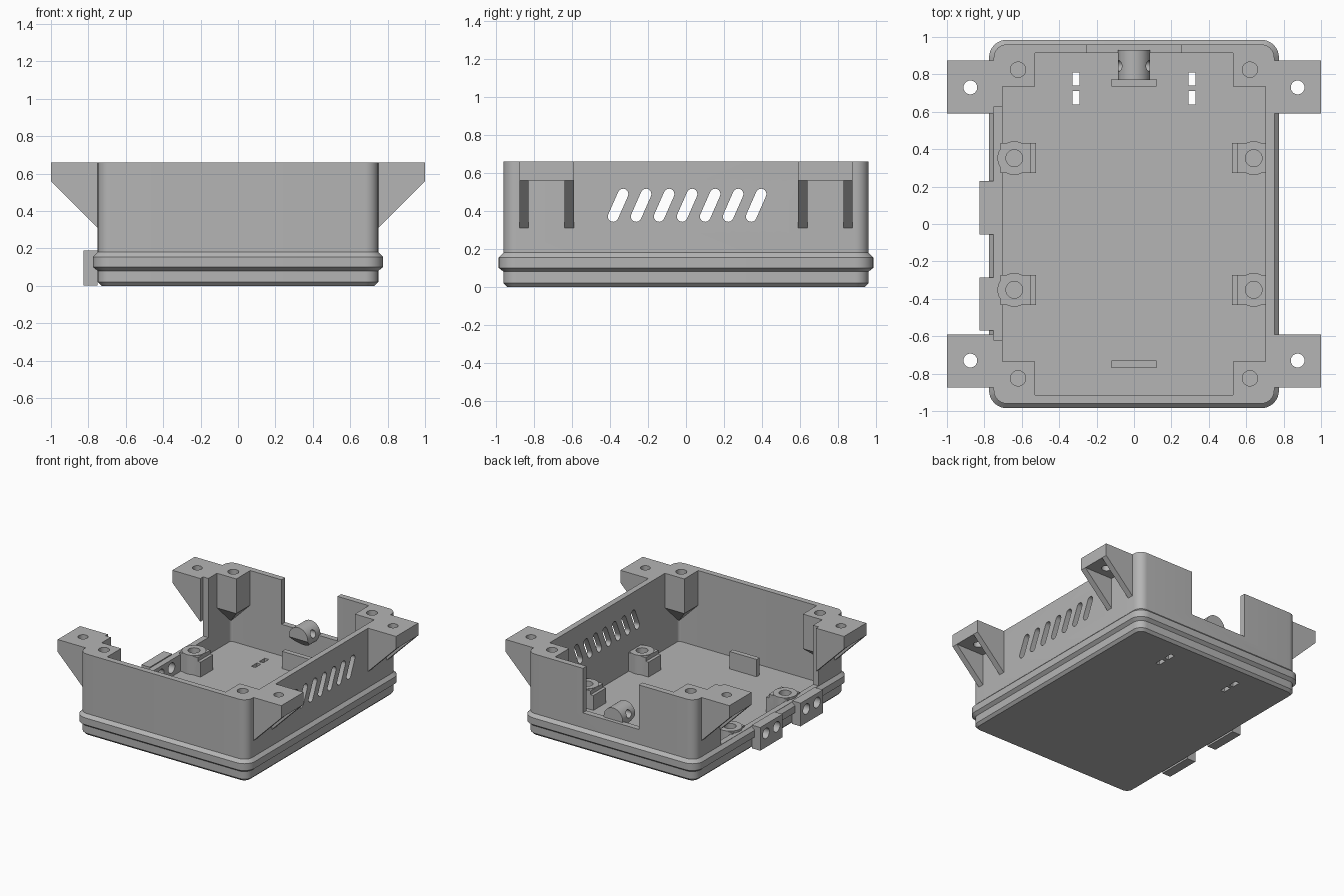
import bpy, bmesh, math
from mathutils import Matrix, Vector

if "Cube" in bpy.data.objects:
    bpy.data.objects.remove(bpy.data.objects["Cube"])

grey = bpy.data.materials.new("plain grey")
grey.diffuse_color = (0.46, 0.46, 0.46, 1)
grey.use_nodes = True
grey.node_tree.nodes["Principled BSDF"].inputs["Base Color"].default_value = grey.diffuse_color


def add(name, bm):
    bmesh.ops.recalc_face_normals(bm, faces=bm.faces)
    me = bpy.data.meshes.new(name)
    bm.to_mesh(me)
    bm.free()
    me.materials.append(grey)
    ob = bpy.data.objects.new(name, me)
    bpy.context.collection.objects.link(ob)
    return ob


def loft(name, loops):
    """Closed solid through rings that share one point count."""
    bm = bmesh.new()
    rings = [[bm.verts.new(p) for p in loop] for loop in loops]
    n = len(rings[0])
    for a, b in zip(rings, rings[1:]):
        for i in range(n):
            bm.faces.new((a[i], a[(i + 1) % n], b[(i + 1) % n], b[i]))
    bm.faces.new(rings[0][::-1])
    bm.faces.new(rings[-1])
    return add(name, bm)


def prism(name, pts, axis, lo, hi):
    """Extrude a 2D outline along an axis; the two other axes stay in x, y, z order."""
    def put(p, d):
        v = list(p)
        v.insert("xyz".index(axis), d)
        return v
    return loft(name, [[put(p, d) for p in pts] for d in (lo, hi)])


def box(name, x, y, z):
    x, y = sorted(x), sorted(y)
    return prism(name, [(x[0], y[0]), (x[1], y[0]), (x[1], y[1]), (x[0], y[1])], "z", *z)


def disc(cx, cy, r, n=32):
    return [(cx + r * math.cos(2 * math.pi * i / n), cy + r * math.sin(2 * math.pi * i / n)) for i in range(n)]


def boolean(ob, others, op="DIFFERENCE"):
    for o in others:
        m = ob.modifiers.new("bool", "BOOLEAN")
        m.operation, m.solver, m.object = op, "EXACT", o
    dg = bpy.context.evaluated_depsgraph_get()
    me = bpy.data.meshes.new_from_object(ob.evaluated_get(dg))
    ob.modifiers.clear()
    ob.data = me
    for o in others:
        bpy.data.objects.remove(o)
    return ob


def ring(z, off, seg=8):
    """Rounded rectangle, offset from the outer wall."""
    hx, hy, r = 0.75 + off, 0.96 + off, max(0.07 + off, 0.015)
    pts = []
    for k, (sx, sy) in enumerate([(1, 1), (-1, 1), (-1, -1), (1, -1)]):
        for i in range(seg + 1):
            a = math.pi / 2 * (k + i / seg)
            pts.append((sx * (hx - r) + r * math.cos(a), sy * (hy - r) + r * math.sin(a), z))
    return pts


# Case shell with chamfered foot, raised band, walls and floor
T, FLOOR, TOP = 0.047, 0.045, 0.66
shell = loft("case_shell", [ring(z, o) for z, o in [
    (0, -0.02), (0.02, 0), (0.08, 0), (0.10, 0.025), (0.155, 0.025), (0.18, 0),
    (TOP, 0), (TOP, -T), (FLOOR, -T)]])

# Side opening and rear notch
cuts = [box("cut", (-0.9, -0.68), (-0.62, 0.625), (0.182, 0.8)),
        box("cut", (-0.25, 0.25), (0.88, 1.1), (0.30, 0.8))]
# Floor slots
for x in (-0.31, 0.31):
    for y in (0.675, 0.775):
        cuts.append(box("cut", (x - 0.018, x + 0.018), (y - 0.035, y + 0.035), (-0.1, 0.1)))
# Slanted vents
for i in range(7):
    a = Vector((-0.383 + 0.121 * i, 0.37))
    b = a + Vector((0.052, 0.118))
    t = math.atan2(0.118, 0.052)
    pts = [(c.x + 0.028 * math.cos(t + s + math.pi * k / 8), c.y + 0.028 * math.sin(t + s + math.pi * k / 8))
           for c, s in ((b, -math.pi / 2), (a, math.pi / 2)) for k in range(9)]
    cuts.append(prism("cut", pts, "x", 0.65, 0.85))

# Cable ports with twin holes on the left side
PORTS = (0.0875, -0.4275)
for y in PORTS:
    for d in (-0.068, 0.068):
        cuts.append(prism("cut", disc(y + d, 0.115, 0.042, 24), "x", -0.9, -0.65))
boolean(shell, cuts)
for y in PORTS:
    port = box("cable_port", (-0.825, -0.75), (y - 0.1425, y + 0.1425), (0.003, 0.19))
    boolean(port, [prism("cut", disc(y + d, 0.115, 0.042, 24), "x", -0.9, -0.65) for d in (-0.068, 0.068)])

for sx in (-1, 1):
    for sy in (-1, 1):
        # Corner screw posts with tapered underside
        def sq(x, y, z):
            return [(sx * x, sy * y, z), (sx * 0.704, sy * y, z), (sx * 0.704, sy * 0.914, z), (sx * x, sy * 0.914, z)]
        post = loft("corner_post", [sq(0.70, 0.91, 0.21), sq(0.53, 0.735, 0.38), sq(0.53, 0.735, TOP)])
        boolean(post, [prism("cut", disc(sx * 0.62, sy * 0.825, 0.041), "z", 0.42, 0.8)])

        # Mounting ears with two gussets
        ear = box("mounting_ear", (sx * 0.75, sx), (sy * 0.59, sy * 0.875), (0.56, TOP))
        boolean(ear, [prism("cut", disc(sx * 0.875, sy * 0.73, 0.037), "z", 0.5, 0.8)])
        for y in (0.59, 0.827):
            prism("ear_gusset", [(sx * 0.75, 0.31), (sx, 0.56), (sx * 0.75, 0.56)], "y", sy * y, sy * (y + 0.048))

        # Board standoffs
        y = sy * 0.352
        s = prism("standoff", disc(sx * 0.64, y, 0.09), "z", FLOOR - 0.01, 0.20)
        boolean(s, [box("u", (sx * 0.55, sx * 0.715), (y - 0.08, y + 0.08), (FLOOR - 0.01, 0.195)),
                    box("u", (sx * 0.525, sx * 0.60), (y - 0.08, y + 0.08), (FLOOR - 0.01, 0.165))], "UNION")
        boolean(s, [prism("cut", disc(sx * 0.64, y, 0.045), "z", 0.08, 0.4)])

# Board end stops
for y in (0.755, -0.75):
    box("end_stop", (-0.12, 0.12), (y - 0.02, y + 0.02), (FLOOR, 0.185))

# Cable tie post on the rear wall: sloped underside, cross hole
tie = prism("cable_post", disc(0, 0.31, 0.085), "y", 0.77, 0.93)
boolean(tie, [prism("cut", [(0.70, 0.37), (0.70, 0.10), (0.97, 0.10)], "x", -0.2, 0.2),
              prism("cut", disc(0.845, 0.335, 0.03, 24), "x", -0.2, 0.2)])

# Smooth round surfaces, keep edges sharp
bpy.ops.object.select_all(action="SELECT")
bpy.context.view_layer.objects.active = shell
bpy.ops.object.shade_smooth_by_angle(angle=math.radians(30))
